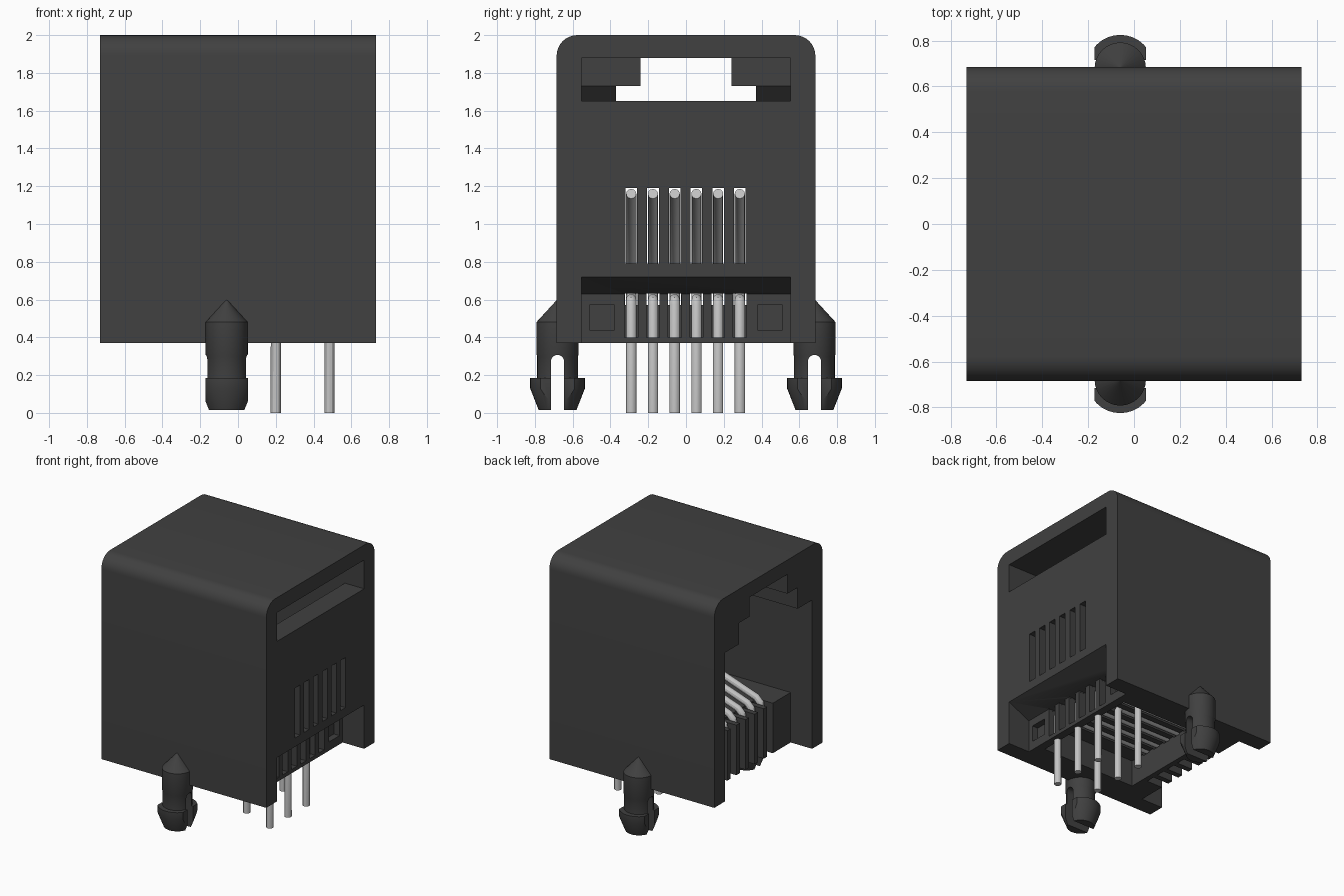
import bpy, bmesh, math
from mathutils import Vector

cube = bpy.data.objects.get("Cube")
if cube:
    bpy.data.objects.remove(cube, do_unlink=True)


def material(name, col):
    m = bpy.data.materials.new(name)
    m.use_nodes = True
    m.diffuse_color = (*col, 1)
    m.node_tree.nodes["Principled BSDF"].inputs["Base Color"].default_value = (*col, 1)
    return m


PLASTIC = material("dark grey plastic", (0.052, 0.052, 0.052))
METAL = material("pale grey metal", (0.55, 0.55, 0.55))


def make(name, bm, mat):
    bmesh.ops.recalc_face_normals(bm, faces=bm.faces)
    me = bpy.data.meshes.new(name)
    bm.to_mesh(me)
    bm.free()
    ob = bpy.data.objects.new(name, me)
    bpy.context.collection.objects.link(ob)
    me.materials.append(mat)
    return ob


def prism(name, pts, lo, hi, axis, mat=PLASTIC):
    """Extrude a closed profile: (y, z) points along x, or (x, z) points along y."""
    bm = bmesh.new()
    vs = [bm.verts.new((lo, a, b) if axis == "x" else (a, lo, b)) for a, b in pts]
    f = bm.faces.new(vs)
    r = bmesh.ops.extrude_face_region(bm, geom=[f])
    d = Vector((hi - lo, 0, 0) if axis == "x" else (0, hi - lo, 0))
    bmesh.ops.translate(bm, vec=d, verts=[v for v in r["geom"] if isinstance(v, bmesh.types.BMVert)])
    return make(name, bm, mat)


def box(x0, x1, y0, y1, z0, z1):
    return prism("cutter", [(y0, z0), (y1, z0), (y1, z1), (y0, z1)], x0, x1, "x")


def lathe(name, prof, cx, cy, n=32):
    bm = bmesh.new()
    rings = []
    for r, z in prof:
        rings.append([bm.verts.new((cx + r * math.cos(2 * math.pi * i / n),
                                    cy + r * math.sin(2 * math.pi * i / n), z)) for i in range(n)])
    for a, b in zip(rings, rings[1:]):
        for i in range(n):
            j = (i + 1) % n
            bm.faces.new((a[i], a[j], b[j], b[i]))
    bm.faces.new(rings[0])
    bm.faces.new(rings[-1])
    return make(name, bm, PLASTIC)


def active(ob):
    bpy.ops.object.select_all(action="DESELECT")
    ob.select_set(True)
    bpy.context.view_layer.objects.active = ob


def boolean(ob, cutter, op="DIFFERENCE"):
    cutter.hide_render = True
    active(ob)
    m = ob.modifiers.new("cut", "BOOLEAN")
    m.operation, m.solver, m.object = op, "EXACT", cutter
    bpy.ops.object.modifier_apply(modifier=m.name)
    bpy.data.objects.remove(cutter, do_unlink=True)


def smooth(ob):
    active(ob)
    bpy.ops.object.shade_smooth_by_angle(angle=math.radians(30))


ROWS = [-0.29 + 0.115 * i for i in range(6)]

# Housing: block with rounded upper edges
R, HY, HX = 0.11, 0.685, 0.73
outline = [(-HY, 0.37), (HY, 0.37)]
for cy, start in ((HY - R, 0), (R - HY, 90)):
    for k in range(9):
        t = math.radians(start + 90 * k / 8)
        outline.append((cy + R * math.cos(t), 2 - R + R * math.sin(t)))
housing = prism("housing", outline, -HX, HX, "x")

# Plug cavity with the rear latch window
cavity = [(-0.9, 0.77), (-0.9, 1.56), (-0.15, 1.56), (0, 1.73), (0, 1.88), (0.9, 1.88),
          (0.9, 1.65), (0.56, 1.65), (0.56, 0.77)]
boolean(housing, prism("cutter", cavity, -0.552, 0.552, "y"))
# Stepped latch channel above the plug opening
latch = [(-0.37, 1.5), (0.37, 1.5), (0.37, 1.73), (0.24, 1.73),
         (0.24, 1.885), (-0.24, 1.885), (-0.24, 1.73), (-0.37, 1.73)]
boolean(housing, prism("cutter", latch, -0.9, 0.05, "x"))
# Open front below the contact block
boolean(housing, box(-0.9, -0.54, -0.552, 0.552, 0.2, 0.9))
# Rear recess with a sloping ceiling
recess = [(0.54, 0.2), (0.9, 0.2), (0.9, 0.72), (0.73, 0.72), (0.54, 0.63)]
boolean(housing, prism("cutter", recess, -0.552, 0.552, "y"))
# Hollow underside
boolean(housing, box(-0.36, 0.475, -0.45, 0.45, 0.2, 0.58))

for s in (-1, 1):
    boolean(housing, box(0.49, 0.6, s * 0.445 - 0.067, s * 0.445 + 0.067, 0.44, 0.57))

# Slots for each contact: rear wall, comb front, floor channel, recess groove
for y in ROWS:
    for x0, x1, w, z0, z1 in ((0.5, 0.8, 0.031, 0.79, 1.19), (-0.6, -0.4, 0.036, 0.2, 0.9),
                              (-0.5, 0.6, 0.034, 0.57, 0.632), (0.4, 0.65, 0.035, 0.4, 0.625)):
        boolean(housing, box(x0, x1, y - w, y + w, z0, z1))
smooth(housing)

# Contact wires: solder pin, floor run, then a spring arm rising to the rear
for i, y in enumerate(ROWS):
    px = 0.485 if i % 2 == 0 else 0.2
    path = [(px, 0), (px, 0.57), (px - 0.01, 0.592), (px - 0.035, 0.602), (-0.42, 0.602),
            (-0.455, 0.63), (-0.465, 0.70), (-0.455, 0.765), (-0.42, 0.80), (0.63, 1.16)]
    cu = bpy.data.curves.new("contact_wire_%d" % (i + 1), "CURVE")
    cu.dimensions = "3D"
    cu.bevel_depth = 0.027
    cu.bevel_resolution = 4
    cu.use_fill_caps = True
    sp = cu.splines.new("POLY")
    sp.points.add(len(path) - 1)
    for p, (x, z) in zip(sp.points, path):
        p.co = (x, y, z, 1)
    wire = bpy.data.objects.new("contact_wire_%d" % (i + 1), cu)
    bpy.context.collection.objects.link(wire)
    cu.materials.append(METAL)
    active(wire)
    bpy.ops.object.convert(target="MESH")
    smooth(bpy.context.view_layer.objects.active)

# Split mounting pegs on both sides
PX = -0.06
for side, s in (("right", -1), ("left", 1)):
    cy = s * 0.68
    peg = lathe(side + "_mounting_peg",
                [(0.10, 0.015), (0.145, 0.13), (0.145, 0.185), (0.108, 0.185),
                 (0.108, 0.30), (0.112, 0.31), (0.112, 0.48), (0.002, 0.60)], PX, cy)
    # Flat flanks on the barbed foot
    boolean(peg, box(PX - 0.112, PX + 0.112, cy - 0.3, cy + 0.3, -0.1, 0.7), "INTERSECT")
    # Round-topped split
    arch = [(cy - 0.035, -0.1), (cy + 0.035, -0.1)]
    arch += [(cy + 0.035 * math.cos(math.pi * k / 10), 0.272 + 0.035 * math.sin(math.pi * k / 10))
             for k in range(11)]
    boolean(peg, prism("cutter", arch, PX - 0.3, PX + 0.3, "x"))
    smooth(peg)
